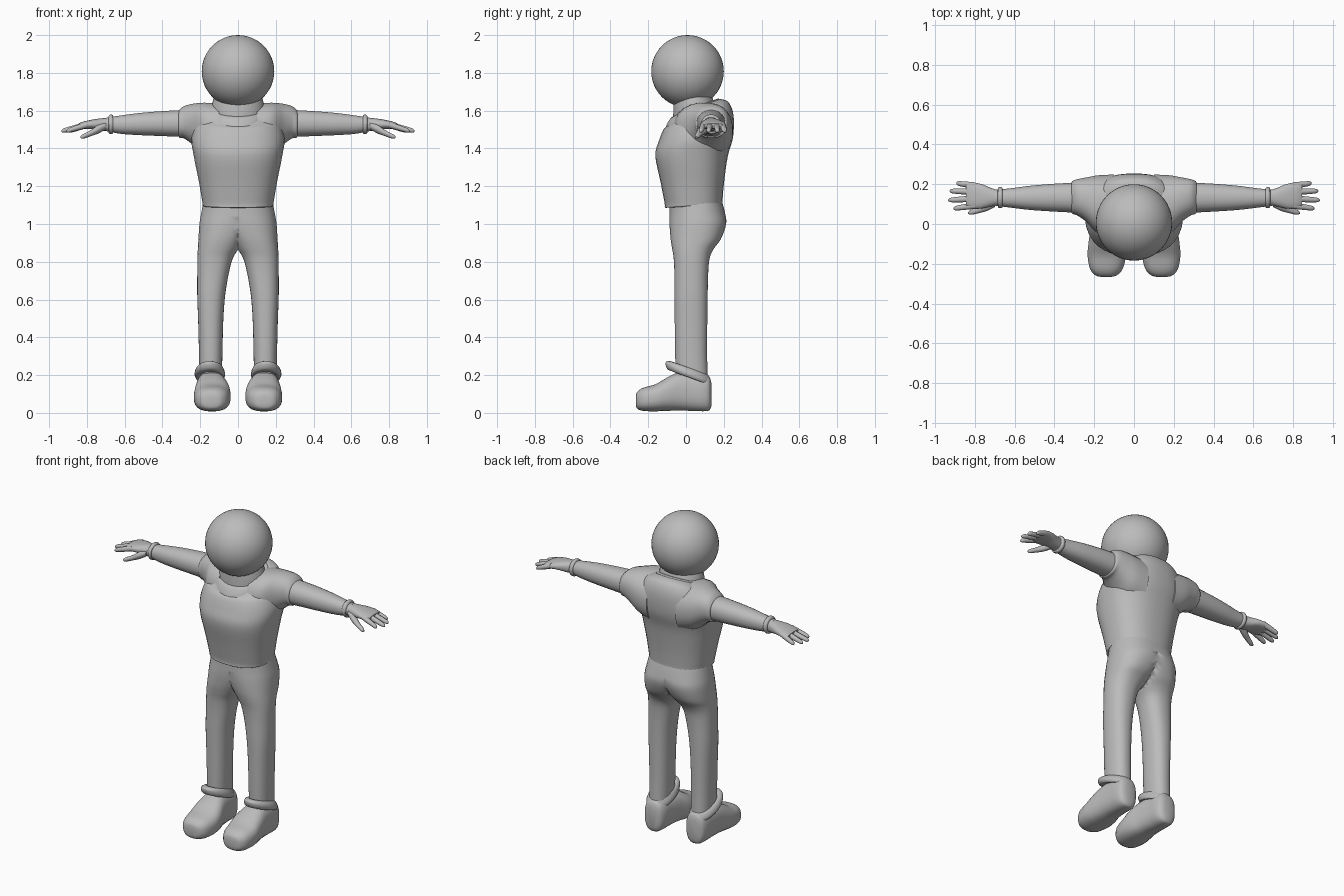
import bpy, bmesh, math

grey = bpy.data.materials.new("plain grey")
grey.diffuse_color = (0.5, 0.5, 0.5, 1)


def finish(bm, name, mirror, angle=45):
    """Turn a bmesh into a smooth-shaded object, mirrored in x if asked."""
    bmesh.ops.recalc_face_normals(bm, faces=bm.faces)
    mesh = bpy.data.meshes.new(name)
    bm.to_mesh(mesh)
    bm.free()
    mesh.materials.append(grey)
    ob = bpy.data.objects.new(name, mesh)
    bpy.context.collection.objects.link(ob)
    if mirror:
        mod = ob.modifiers.new("mirror", 'MIRROR')
        mod.use_clip = True
        mod.merge_threshold = 0.0005
    bpy.ops.object.select_all(action='DESELECT')
    ob.select_set(True)
    bpy.context.view_layer.objects.active = ob
    bpy.ops.object.shade_smooth_by_angle(angle=math.radians(angle))
    return ob


def spline(rows, steps):
    """Smoothly interpolate the rows, passing through each one."""
    out = []
    for i in range(len(rows) - 1):
        p0, p1, p2, p3 = (rows[min(max(i + k, 0), len(rows) - 1)] for k in (-1, 0, 1, 2))
        for s in range(steps):
            t = s / steps
            out.append([0.5 * (2 * b + (c - a) * t + (2 * a - 5 * b + 4 * c - d) * t * t
                               + (3 * b - a - 3 * c + d) * t ** 3)
                        for a, b, c, d in zip(p0, p1, p2, p3)])
    return out + [list(rows[-1])]


def loft(name, axis, rows, n=24, power=2.0, steps=4, mirror=False, clamp=False):
    """Rows: position on axis, low/high extents on the other two axes, shear."""
    bm = bmesh.new()
    rings = []
    for t, a0, a1, b0, b1, shear in spline([tuple(r) + (0,) * (6 - len(r)) for r in rows], steps):
        ring = []
        for k in range(n):
            ang = 2 * math.pi * (k + 0.5) / n
            ca, sa = math.cos(ang), math.sin(ang)
            u = math.copysign(abs(ca) ** (2 / power), ca) * (a1 - a0) / 2
            v = math.copysign(abs(sa) ** (2 / power), sa) * (b1 - b0) / 2
            a, b, h = (a0 + a1) / 2 + u, (b0 + b1) / 2 + v, t + shear * v
            co = {'x': (h, a, b), 'y': (a, h, b), 'z': (a, b, h)}[axis]
            ring.append(bm.verts.new((max(co[0], 0), co[1], co[2]) if clamp else co))
        rings.append(ring)
    for r, q in zip(rings, rings[1:]):
        for k in range(n):
            m = (k + 1) % n
            bm.faces.new((r[k], r[m], q[m], q[k]))
    bm.faces.new(rings[0])
    bm.faces.new(rings[-1])
    if clamp:  # open the centre seam so both halves weld together
        wall = [f for f in bm.faces if all(v.co.x < 1e-5 for v in f.verts)]
        bmesh.ops.delete(bm, geom=wall, context='FACES')
    return finish(bm, name, mirror)


# Head
bm = bmesh.new()
bmesh.ops.create_uvsphere(bm, u_segments=48, v_segments=24, radius=0.192)
bmesh.ops.translate(bm, verts=bm.verts, vec=(0, 0.008, 1.808))
finish(bm, "head", False)

# Neck and collar
loft("neck", 'z', [(1.54, -.14, .14, -.07, .16, .4), (1.62, -.14, .14, -.068, .15, .2),
                   (1.70, -.12, .12, -.06, .13)])
loft("collar", 'z', [(1.555, -.155, .155, -.112, .185, .42), (1.585, -.157, .157, -.104, .186, .42),
                     (1.612, -.148, .148, -.082, .176, .40), (1.617, -.13, .13, -.06, .16, .40)])

# Shirt body
loft("shirt", 'z', [
    (1.095, -.17, .17, -.095, .175, .06), (1.097, -.185, .185, -.112, .192, .06),
    (1.12, -.19, .19, -.114, .194, .05), (1.22, -.207, .207, -.135, .202),
    (1.36, -.235, .235, -.163, .222), (1.45, -.247, .247, -.145, .25, .06),
    (1.54, -.225, .225, -.118, .252, .2), (1.585, -.19, .19, -.095, .225, .38),
    (1.61, -.14, .14, -.07, .18, .42)], n=36, power=2.4)

# Shirt sleeves
loft("sleeve", 'x', [
    (.10, -.07, .25, 1.34, 1.64), (.18, -.05, .246, 1.37, 1.643), (.24, .01, .235, 1.42, 1.637),
    (.285, .042, .226, 1.452, 1.625), (.308, .05, .218, 1.455, 1.608),
    (.314, .058, .208, 1.465, 1.598), (.308, .07, .19, 1.48, 1.58)],
    power=2.3, mirror=True)

# Arms and wrist bands
loft("arm", 'x', [(.27, .055, .21, 1.46, 1.605), (.40, .062, .203, 1.465, 1.598),
                  (.52, .07, .193, 1.47, 1.588), (.62, .082, .18, 1.477, 1.575),
                  (.70, .092, .172, 1.492, 1.562)], power=2.2, mirror=True)
loft("wrist_band", 'x', [(.66, .10, .165, 1.495, 1.56), (.662, .083, .182, 1.479, 1.576),
                         (.673, .079, .187, 1.475, 1.58), (.684, .083, .182, 1.479, 1.574),
                         (.686, .10, .165, 1.495, 1.56)], steps=2, mirror=True)

# Hands
loft("palm", 'x', [(.68, .095, .17, 1.49, 1.562), (.72, .088, .182, 1.493, 1.56),
                   (.77, .077, .202, 1.502, 1.553), (.82, .078, .21, 1.502, 1.542),
                   (.845, .092, .20, 1.508, 1.532)], power=2.4, mirror=True)
fingers = [("index_finger", .093, .078, .908), ("middle_finger", .128, .120, .935),
           ("ring_finger", .162, .166, .927), ("little_finger", .193, .205, .893)]
for name, y0, y1, tip in fingers:
    rows = []
    for f, r in ((0, .017), (.35, .016), (.7, .014), (.93, .011), (1, .003)):
        y, z = y0 + (y1 - y0) * f, 1.525 - .033 * f
        rows.append((.80 + (tip - .80) * f, y - r, y + r, z - r, z + r))
    loft(name, 'x', rows, n=12, steps=2, mirror=True)
loft("thumb", 'x', [(.70, .085, .135, 1.50, 1.54), (.74, .065, .115, 1.478, 1.525),
                    (.78, .054, .09, 1.464, 1.497), (.82, .046, .072, 1.451, 1.476),
                    (.835, .052, .06, 1.456, 1.464)], n=12, mirror=True)

# Trousers: one leg and half the seat, welded at the centre
loft("trousers", 'z', [
    (.20, .085, .205, -.055, .115), (.32, .082, .207, -.058, .112), (.48, .078, .211, -.060, .113),
    (.62, .068, .216, -.062, .115), (.74, .048, .216, -.062, .118), (.82, .026, .215, -.066, .126),
    (.87, -.006, .213, -.074, .148), (.92, -.045, .210, -.082, .185),
    (1.0, -.12, .205, -.088, .213), (1.06, -.17, .195, -.088, .207),
    (1.14, -.18, .18, -.085, .185)], n=32, power=2.3, mirror=True, clamp=True)

# Trouser cuffs, high in front and low behind
loft("trouser_cuff", 'z', [
    (.185, .09, .205, -.06, .12, -.38), (.187, .073, .222, -.095, .132, -.36),
    (.207, .069, .230, -.108, .134, -.36), (.230, .076, .222, -.106, .126, -.36),
    (.238, .086, .206, -.075, .113, -.36), (.225, .10, .195, -.055, .10, -.36)],
    steps=3, mirror=True)

# Boots
loft("boot", 'y', [
    (-.266, .115, .165, .045, .085), (-.258, .085, .195, .022, .112), (-.225, .056, .222, .010, .134),
    (-.16, .040, .234, .008, .153), (-.10, .042, .230, .010, .188), (-.04, .058, .222, .012, .215),
    (.03, .070, .216, .010, .215), (.09, .075, .212, .008, .205), (.122, .088, .20, .012, .195),
    (.134, .11, .175, .035, .16)], power=2.6, mirror=True)
